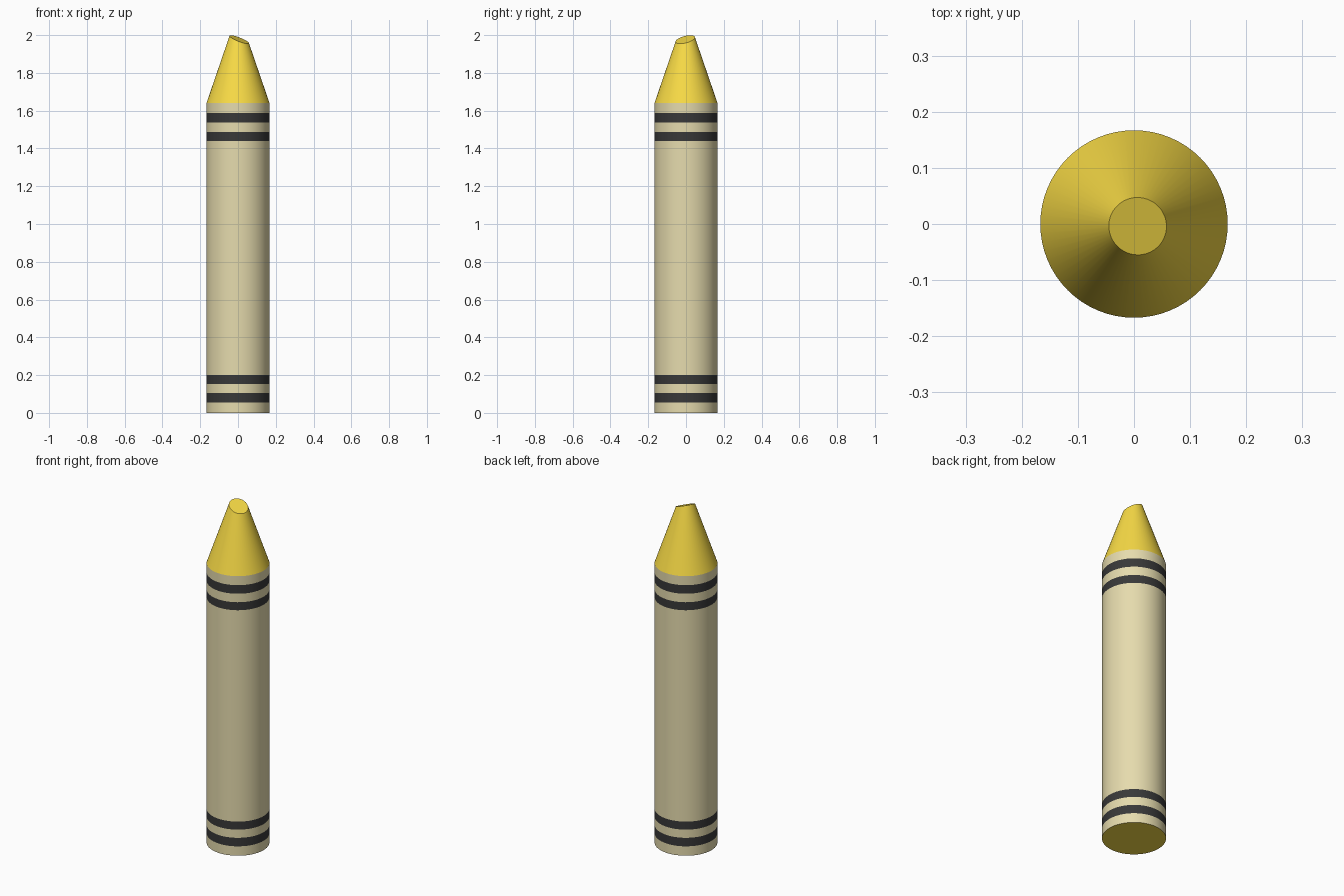
import bpy, bmesh, math

if "Cube" in bpy.data.objects:
    bpy.data.objects.remove(bpy.data.objects["Cube"])

R, SHOULDER, APEX, SIDES = 0.167, 1.64, 2.127, 64


def material(name, rgb):
    m = bpy.data.materials.new(name)
    m.diffuse_color = (*rgb, 1)
    m.use_nodes = True
    m.node_tree.nodes["Principled BSDF"].inputs["Base Color"].default_value = m.diffuse_color
    return m


wax = material("wax", (0.93, 0.70, 0.06))
paper = material("paper", (0.79, 0.71, 0.42))
ink = material("ink", (0.04, 0.04, 0.04))


def finish(bm, name, mat):
    bmesh.ops.recalc_face_normals(bm, faces=bm.faces)
    me = bpy.data.meshes.new(name)
    bm.to_mesh(me)
    bm.free()
    me.materials.append(mat)
    ob = bpy.data.objects.new(name, me)
    bpy.context.collection.objects.link(ob)
    bpy.ops.object.select_all(action='DESELECT')
    ob.select_set(True)
    bpy.context.view_layer.objects.active = ob
    bpy.ops.object.shade_smooth_by_angle(angle=math.radians(30))
    return ob


def ring(bm, z):
    return [bm.verts.new((R * math.cos(2 * math.pi * i / SIDES),
                          R * math.sin(2 * math.pi * i / SIDES), z))
            for i in range(SIDES)]


def tubes(name, spans, mat):
    """Flush open bands of the cylinder, one per (bottom, top) span."""
    bm = bmesh.new()
    for z0, z1 in spans:
        a, b = ring(bm, z0), ring(bm, z1)
        for i in range(SIDES):
            j = (i + 1) % SIDES
            f = bm.faces.new((a[i], a[j], b[j], b[i]))
    # open tubes: faces are already wound outward
    return finish(bm, name, mat)


# Paper wrapper alternating with printed stripes
levels = [0, 0.055, 0.105, 0.153, 0.2, 1.44, 1.487, 1.537, 1.587, SHOULDER]
spans = list(zip(levels, levels[1:]))
tubes("wrapper", spans[0::2], paper)
tubes("stripes", spans[1::2], ink)

# Exposed wax at the base
bm = bmesh.new()
bm.faces.new(list(reversed(ring(bm, 0))))
base = finish(bm, "wax_base", wax)
if base.data.polygons[0].normal.z > 0:
    base.data.flip_normals()

# Sharpened wax tip with a slanted, worn end
bm = bmesh.new()
rim = ring(bm, SHOULDER)
apex = bm.verts.new((0, 0, APEX))
for i in range(SIDES):
    bm.faces.new((rim[i], rim[(i + 1) % SIDES], apex))
cut = bmesh.ops.bisect_plane(bm, geom=bm.verts[:] + bm.edges[:] + bm.faces[:],
                             plane_co=(0, 0, 1.98), plane_no=(0.37, -0.22, 1),
                             clear_outer=True)
edges = [e for e in cut["geom_cut"] if isinstance(e, bmesh.types.BMEdge)]
bmesh.ops.contextual_create(bm, geom=edges)
finish(bm, "wax_tip", wax)
